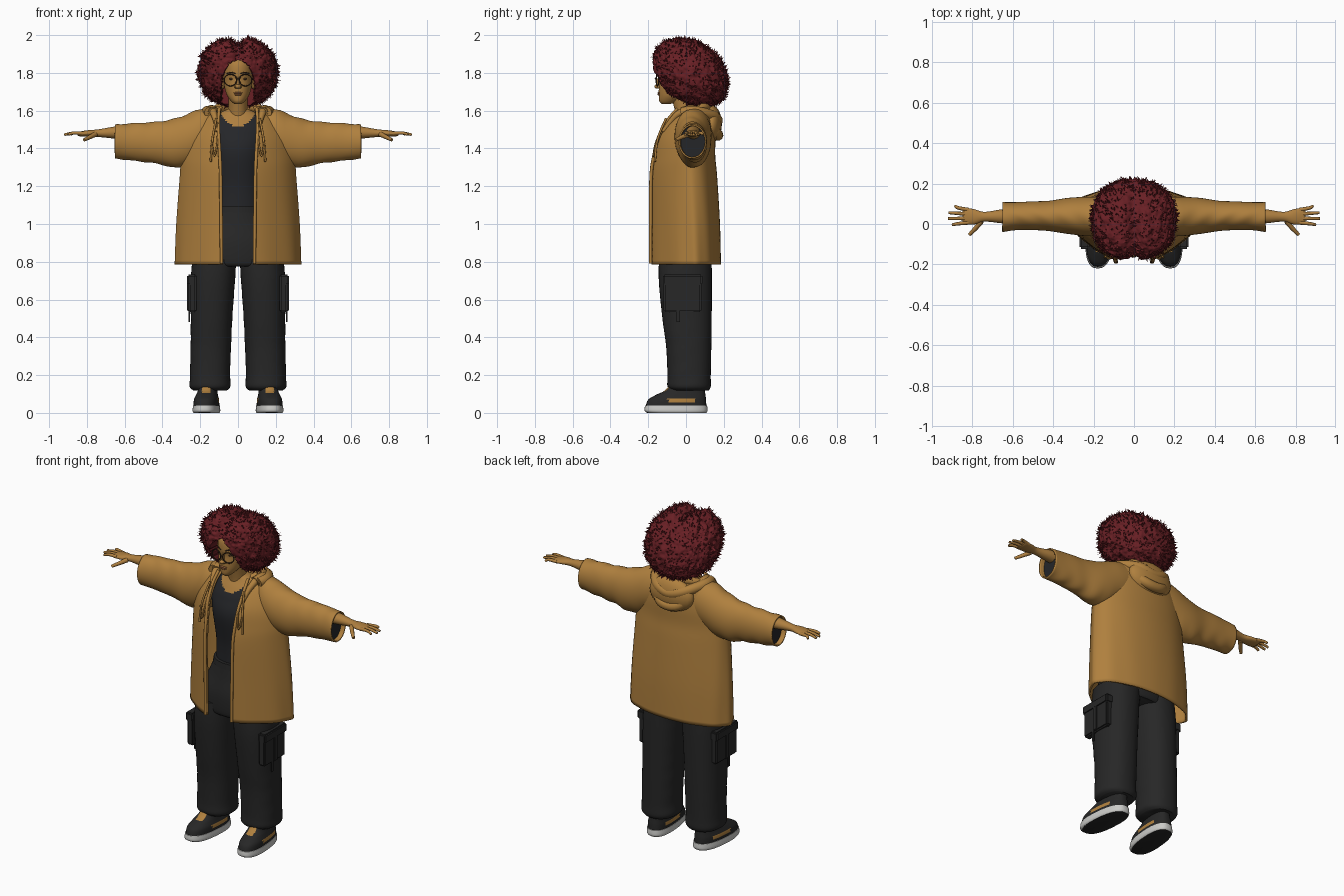
import bpy, bmesh, math, random
from mathutils import Vector, noise

random.seed(4)
if "Cube" in bpy.data.objects:
    bpy.data.objects.remove(bpy.data.objects["Cube"])


def material(name, rgb):
    m = bpy.data.materials.new(name)
    m.use_nodes = True
    m.diffuse_color = (*rgb, 1)
    m.node_tree.nodes["Principled BSDF"].inputs["Base Color"].default_value = (*rgb, 1)
    return m


skin = material("warm skin", (.42, .21, .05))
tan = material("tan cloth", (.43, .215, .048))
red = material("dark red hair", (.14, .014, .018))
black = material("charcoal cloth", (.02, .02, .02))
navy = material("black knit", (.018, .019, .022))
white = material("white rubber", (.6, .6, .58))
dark = material("dark brown", (.05, .025, .012))
lip = material("lip brown", (.33, .13, .05))


def finish(name, bm, mats, rule=None, mirror=False, thick=0, angle=50):
    """Turn a bmesh into a smooth-shaded object with optional modifiers."""
    bmesh.ops.recalc_face_normals(bm, faces=bm.faces)
    me = bpy.data.meshes.new(name)
    if rule:
        for f in bm.faces:
            f.material_index = rule(f.calc_center_median(), f.normal)
    bm.to_mesh(me)
    bm.free()
    for m in mats:
        me.materials.append(m)
    me.shade_smooth()
    me.set_sharp_from_angle(angle=math.radians(angle))
    ob = bpy.data.objects.new(name, me)
    bpy.context.collection.objects.link(ob)
    if mirror:
        ob.modifiers.new("mirror", "MIRROR").merge_threshold = .0005
    if thick:
        s = ob.modifiers.new("thickness", "SOLIDIFY")
        s.thickness, s.offset = thick, -1
    return ob


def dense(rows, n):
    """Catmull-Rom interpolation between profile rows."""
    out = []
    for i in range(len(rows) - 1):
        a, b, c, d = (rows[min(max(i + k, 0), len(rows) - 1)] for k in (-1, 0, 1, 2))
        for j in range(n):
            t = j / n
            out.append([q + .5 * t * (r - p + t * (2*p - 5*q + 4*r - s + t * (3*(q - r) + s - p)))
                        for p, q, r, s in zip(a, b, c, d)])
    return out + [list(rows[-1])]


def section(t, w, yf, yb, e, k=.5):
    """Point on a rounded section; t = 0 is the front."""
    s, c = math.sin(t), math.cos(t)
    cy = yf + (yb - yf) * k
    reach = cy - yf if c > 0 else yb - cy
    return (math.copysign(abs(s) ** e, s) * w, cy - math.copysign(abs(c) ** e, c) * reach)


def bridge(bm, rings, closed):
    for a, b in zip(rings, rings[1:]):
        n = len(a)
        for i in range(n if closed else n - 1):
            j = (i + 1) % n
            bm.faces.new((a[i], a[j], b[j], b[i]))


def loft(name, rows, mats, along_x=False, e=1, segs=40, n=5, cap=True, ripple=0, **kw):
    """Rows: position, centre, half width, front y, back y."""
    bm = bmesh.new()
    rings = []
    for p, c, w, yf, yb in dense(rows, n):
        ring = []
        for i in range(segs):
            t = 2 * math.pi * i / segs
            u, y = section(t, w, yf, yb, e)
            f = 1 + ripple * math.sin(p * 60 + 2 * math.sin(t * 2)) * math.sin(t + 1)
            ring.append(bm.verts.new((p, y, c + u * f) if along_x else (c + u * f, y, p)))
        rings.append(ring)
    bridge(bm, rings, True)
    if cap:
        bm.faces.new(rings[0])
        bm.faces.new(rings[-1])
    return finish(name, bm, mats, **kw)


def tube(name, pts, r, mat, cyclic=False, taper=1):
    cu = bpy.data.curves.new(name, "CURVE")
    cu.dimensions, cu.bevel_depth, cu.bevel_resolution, cu.use_fill_caps = "3D", r, 3, True
    sp = cu.splines.new("POLY")
    path = [list(p) for p in pts] if cyclic else dense(pts, 5)
    sp.points.add(len(path) - 1)
    for i, (q, p) in enumerate(zip(sp.points, path)):
        q.co = (*p, 1)
        q.radius = 1 + (taper - 1) * i / len(path)
    sp.use_cyclic_u, sp.use_smooth = cyclic, True
    cu.materials.append(mat)
    ob = bpy.data.objects.new(name, cu)
    bpy.context.collection.objects.link(ob)


def ball(name, loc, size, mat, mirror=False):
    bm = bmesh.new()
    bmesh.ops.create_uvsphere(bm, u_segments=24, v_segments=14, radius=1)
    for v in bm.verts:
        v.co = Vector(a * b + c for a, b, c in zip(v.co, size, loc))
    finish(name, bm, [mat], mirror=mirror)


def box(name, loc, size, mat, bevel=.008):
    bm = bmesh.new()
    bmesh.ops.create_cube(bm, size=1)
    for v in bm.verts:
        v.co = Vector(a * b + c for a, b, c in zip(v.co, size, loc))
    bmesh.ops.bevel(bm, geom=bm.edges[:], offset=bevel, segments=2, affect="EDGES")
    finish(name, bm, [mat], mirror=True)


# Head, neck and torso
loft("head", [(1.635, 0, .018, -.128, -.085), (1.65, 0, .037, -.141, -.04), (1.68, 0, .058, -.144, 0),
              (1.72, 0, .071, -.144, .04), (1.76, 0, .077, -.141, .06), (1.8, 0, .08, -.146, .07),
              (1.85, 0, .078, -.14, .07), (1.88, 0, .06, -.11, .05), (1.895, 0, .02, -.06, 0)], [skin])
loft("neck", [(1.5, 0, .06, -.05, .08), (1.58, 0, .05, -.055, .055), (1.7, 0, .05, -.085, .04)], [skin])
loft("torso_top", [(1.05, 0, .13, -.1, .1), (1.2, 0, .125, -.105, .1), (1.38, 0, .14, -.13, .1),
                   (1.48, 0, .16, -.105, .1), (1.54, 0, .15, -.075, .1), (1.58, 0, .11, -.05, .08),
                   (1.61, 0, .05, -.04, .05)], [navy, skin], segs=64, n=9,
     rule=lambda c, nrm: int(c.z > 1.515 + 8 * c.x * c.x and c.y < .05))

# Face details
ball("nose_tip", (0, -.15, 1.728), (.015, .017, .012), skin)
ball("nose_bridge", (0, -.142, 1.75), (.009, .013, .03), skin)
ball("nostril", (.012, -.144, 1.726), (.008, .01, .008), skin, True)
ball("upper_lip", (0, -.142, 1.694), (.024, .01, .005), lip)
ball("lower_lip", (0, -.141, 1.685), (.02, .01, .006), lip)
ball("eye", (.034, -.128, 1.768), (.014, .007, .006), dark, True)
ball("ear", (.08, -.02, 1.745), (.01, .02, .032), skin, True)
for s in (1, -1):
    tube("eyebrow", [(s*.014, -.144, 1.795), (s*.036, -.136, 1.803), (s*.058, -.113, 1.796)], .003, dark)
    loop = [(s*.04 + .033*math.cos(a), -.158 + .014*abs(math.cos(a) + s)/2, 1.762 + .031*math.sin(a))
            for a in (math.tau * i / 28 for i in range(28))]
    tube("glasses_rim", loop, .0032, dark, True)
    tube("glasses_arm", [(s*.072, -.145, 1.768), (s*.085, -.08, 1.768), (s*.084, -.01, 1.765)], .003, dark)
    tube("hoop_earring", [(s*.088, -.02 + .024*math.cos(a), 1.69 + .028*math.sin(a))
                          for a in (math.tau * i / 20 for i in range(20))], .003, dark, True)
tube("glasses_bridge", [(-.008, -.158, 1.766), (0, -.164, 1.769), (.008, -.158, 1.766)], .003, dark)

# Hair: one lumpy ball, parted in the middle, opened around the face
bm = bmesh.new()
bmesh.ops.create_icosphere(bm, subdivisions=6, radius=1)
for v in bm.verts:
    d = v.co.copy()
    b = Vector(math.copysign(abs(a) ** .9, a) for a in d)
    b *= .98 + .05 * noise.noise(d * 5) + .035 * noise.noise(d * 14)
    x, y, z = .212 * b.x, .02 + .195 * b.y - .055 * d.z, 1.803 + .188 * b.z
    part = math.exp(-(x / .035) ** 2)
    z -= .035 * part * max(d.z, 0)
    if y < 0:
        y += .035 * part * max(0, d.z + .3)
    rise = max(0, (z - 1.72) / .145)
    if y < 0 and rise < 1 and abs(x) < .087 * math.sqrt(1 - rise * rise) + .006 * noise.noise(d * 20):
        y = 0
    v.co = (x, y, z)
outer = [f for f in bm.faces if not (abs(f.calc_center_median().x) < .1 and f.calc_center_median().y < .02
                                     and f.calc_center_median().z < 1.87)]
random.shuffle(outer)
for i in range(6):
    bmesh.ops.poke(bm, faces=outer[i * 260:(i + 1) * 260], offset=.008 + .003 * i)
finish("curly_hair", bm, [red], angle=80)

# Open jacket: half section from the front edge to the back, mirrored
bm = bmesh.new()
rings = []
for z, w, yf, yb, gap in dense([(.785, .333, -.2, .185, .083), (1, .325, -.2, .18, .085),
                                (1.25, .308, -.2, .165, .088), (1.36, .3, -.187, .155, .092),
                                (1.46, .28, -.165, .155, .098), (1.55, .23, -.112, .145, .1),
                                (1.6, .17, -.06, .13, .095), (1.625, .125, -.03, .11, .085)], 6):
    t0 = math.asin((gap / w) ** (1 / 1.28))
    ring = []
    for i in range(49):
        t = t0 + (math.pi - t0) * i / 48
        x, y = section(t, w, yf, yb, 1.28 if t < math.pi / 2 else 1, .63)
        f = 1 + .014 * math.sin(t * 11 + z * 3) * math.sin(t) * max(0, 1.45 - z)
        ring.append(bm.verts.new((0 if i == 48 else x * f, y * f, z)))
    rings.append(ring)
bridge(bm, rings, False)
finish("open_jacket", bm, [tan], mirror=True, thick=.012)
for s in (1, -1):
    front = [(s * (g + .004), y, z) for g, y, z in ((.083, -.187, .79), (.085, -.187, 1), (.088, -.185, 1.25),
             (.092, -.17, 1.36), (.098, -.145, 1.46), (.1, -.096, 1.55), (.095, -.045, 1.61))]
    tube("jacket_front_edge", front, .009, tan)
    tube("hood_cord", [(s*.115, -.105, 1.56), (s*.135, -.15, 1.45), (s*.145, -.165, 1.33)], .006, tan)
    tube("cord_loop", [(s*.105, -.11, 1.54), (s*.11, -.16, 1.43), (s*.125, -.172, 1.36), (s*.14, -.16, 1.43)],
         .005, tan)

# Sleeves, dark lining and arms
loft("sleeve", [(.11, 1.5, .115, -.03, .13), (.2, 1.47, .138, -.06, .135), (.32, 1.43, .132, -.05, .13),
                (.42, 1.43, .112, -.035, .115), (.5, 1.433, .104, -.03, .112), (.58, 1.435, .097, -.03, .108),
                (.652, 1.436, .09, -.04, .108)], [tan], along_x=True, cap=False, ripple=.035,
     mirror=True, thick=.008)
loft("sleeve_lining", [(.6, 1.436, .085, -.025, .1), (.625, 1.436, .083, -.028, .1)], [navy],
     along_x=True, mirror=True)
loft("forearm_and_palm", [(.55, 1.485, .04, -.005, .08), (.65, 1.484, .032, .003, .073),
                          (.74, 1.481, .02, .012, .06), (.79, 1.48, .017, -.002, .073),
                          (.835, 1.477, .013, -.002, .08), (.85, 1.476, .008, .005, .075)], [skin],
     along_x=True, mirror=True)
for s in (1, -1):
    for y0, x1, y1 in ((.007, .9, -.004), (.028, .92, .027), (.049, .918, .056), (.07, .885, .09)):
        tube("finger", [(s*.82, y0, 1.479), (s*.87, (y0 + y1)/2, 1.482), (s*x1, y1, 1.473)], .0105, skin, taper=.6)
    tube("thumb", [(s*.755, .015, 1.475), (s*.785, -.022, 1.46), (s*.815, -.053, 1.445)], .014, skin, taper=.55)

# Hood resting on the back
ball("hood_bag", (0, .135, 1.53), (.145, .055, .1), tan)
for name, w, y, z, r in (("hood_collar", .12, .12, 1.605, .026), ("hood_fold", .15, .165, 1.555, .03),
                         ("hood_lower_fold", .13, .168, 1.48, .03)):
    tube(name, [(-w, -.02, 1.59), (-w - .01, .05, 1.595), (-w * .6, y - .02, z + .015), (0, y, z - .01),
                (w * .6, y - .02, z + .015), (w + .01, .05, 1.595), (w, -.02, 1.59)], r, tan)
for s in (1, -1):
    tube("hood_front", [(s*.125, .03, 1.6), (s*.13, -.03, 1.59), (s*.118, -.075, 1.55), (s*.108, -.12, 1.49)],
         .024, tan, taper=.4)

# Trousers with cargo pockets
loft("hips", [(.775, 0, .2, -.125, .12), (.8, 0, .23, -.14, .13), (.9, 0, .22, -.142, .13),
              (1, 0, .17, -.125, .12), (1.08, 0, .135, -.115, .105)], [black])
loft("waistband", [(1.06, 0, .143, -.122, .11), (1.095, 0, .137, -.12, .108)], [black])
loft("trouser_leg", [(.118, .147, .088, -.075, .12), (.14, .148, .108, -.098, .131), (.2, .148, .106, -.098, .131),
                     (.35, .144, .107, -.105, .134), (.5, .14, .11, -.125, .136), (.7, .133, .117, -.144, .137),
                     (.84, .122, .116, -.142, .135)], [black], e=.88, ripple=.012, mirror=True)
box("cargo_pocket", (.241, -.018, .62), (.044, .2, .17), black)
box("pocket_flap", (.245, -.018, .705), (.05, .21, .055), black)
box("pocket_strap", (.262, -.018, .63), (.014, .03, .18), black, .003)
box("hanging_strap", (.259, -.04, .525), (.008, .018, .09), black, .002)

# Shoes, splayed slightly outward
def shoe(name, rows, mats, rule=None):
    ob = loft(name, rows, mats, e=.8, segs=64, n=5, rule=rule, mirror=True)
    for v in ob.data.vertices:
        v.co.x += -.08 * (v.co.y + .05) + .012 * (v.co.y < -.12) * (v.co.y + .12)


shoe("shoe_sole", [(0, .167, .066, -.205, .108), (.012, .167, .071, -.219, .114), (.04, .167, .068, -.217, .112)],
     [white, black], lambda c, n: int(n.z < -.8))
shoe("shoe_upper", [(.036, .167, .066, -.213, .108), (.07, .167, .064, -.2, .106), (.095, .166, .056, -.16, .103),
                    (.12, .164, .05, -.11, .1), (.165, .162, .045, -.075, .095)], [black, tan],
     lambda c, n: int((.052 < c.z < .078 and -.095 < c.y < .05 and abs(n.x) > .6)
                      or (.105 < c.z < .15 and c.y < -.06 and abs(c.x - .164) < .022)))
